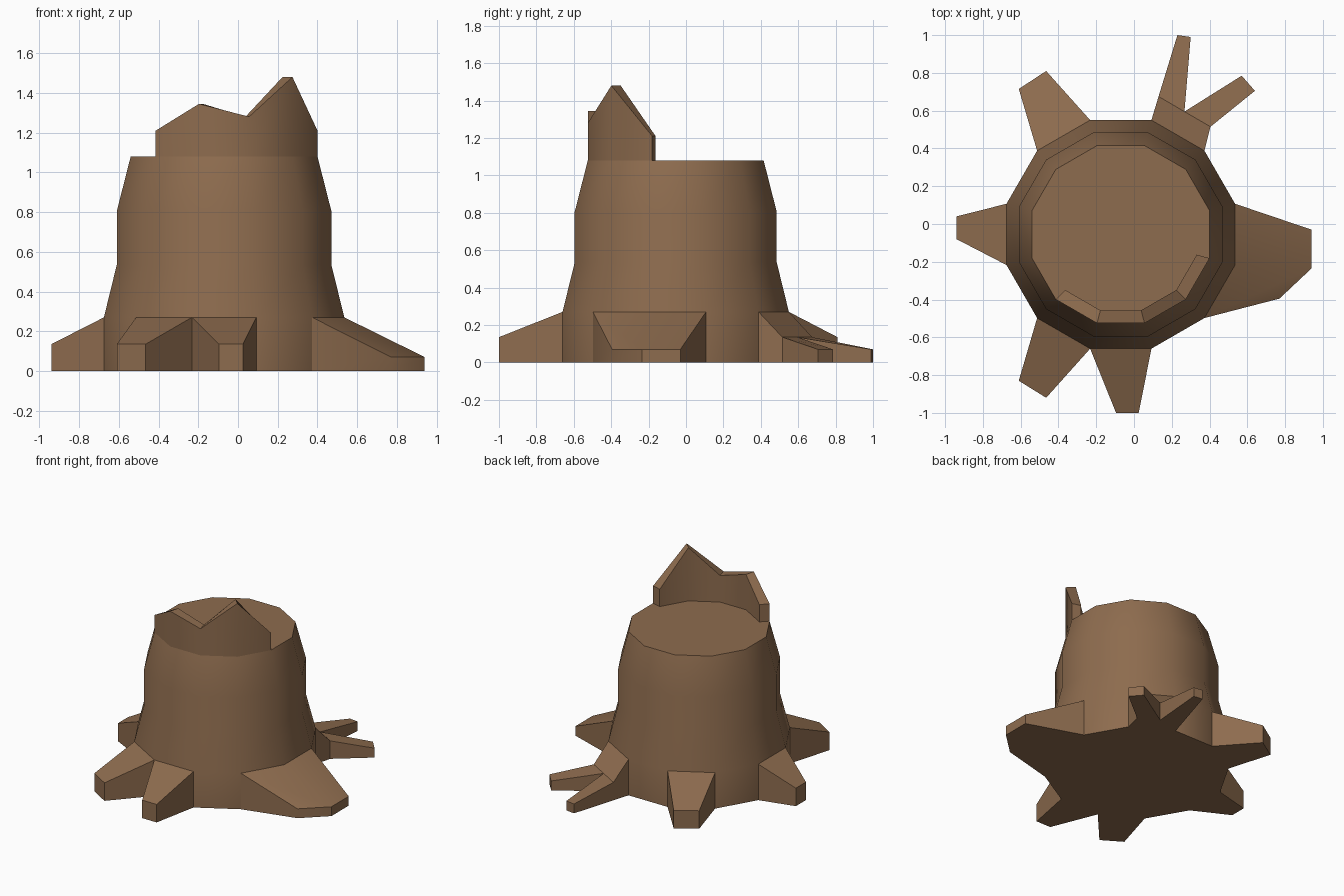
import bpy, math

if "Cube" in bpy.data.objects:
    bpy.data.objects.remove(bpy.data.objects["Cube"])

CX, CY = -0.07, -0.055          # trunk axis
BARK = bpy.data.materials.new("brown wood")
BARK.diffuse_color = (0.27, 0.15, 0.077, 1)
BARK.use_nodes = True
BARK.node_tree.nodes["Principled BSDF"].inputs["Base Color"].default_value = BARK.diffuse_color


def corner(apothem, deg):
    """Corner of the twelve-sided trunk section."""
    r = apothem / math.cos(math.radians(15))
    a = math.radians(deg)
    return (CX + r * math.cos(a), CY + r * math.sin(a))


def make(name, verts, faces):
    mesh = bpy.data.meshes.new(name)
    mesh.from_pydata(verts, [], faces)
    mesh.update()
    mesh.materials.append(BARK)
    obj = bpy.data.objects.new(name, mesh)
    bpy.context.collection.objects.link(obj)
    bpy.ops.object.select_all(action='DESELECT')
    obj.select_set(True)
    bpy.context.view_layer.objects.active = obj
    bpy.ops.object.mode_set(mode='EDIT')
    bpy.ops.mesh.select_all(action='SELECT')
    bpy.ops.mesh.normals_make_consistent(inside=False)
    bpy.ops.object.mode_set(mode='OBJECT')
    bpy.ops.object.shade_smooth_by_angle(angle=math.radians(31))
    return obj


def root(name, inner, outer, z_in, z_out, tip=True):
    """Tapered root from an inner line of points to an outer one."""
    n = len(inner)
    verts = [(x, y, 0) for x, y in inner] + [(x, y, 0) for x, y in outer]
    verts += [(x, y, z_in) for x, y in inner] + [(x, y, z_out) for x, y in outer]
    t = 2 * n
    faces = [(0, n, t + n, t), (n - 1, t + n - 1, t + 2 * n - 1, 2 * n - 1)]
    for i in range(n - 1):
        faces.append((i, i + 1, n + i + 1, n + i))
        faces.append((t + i, t + n + i, t + n + i + 1, t + i + 1))
        if tip:
            faces.append((n + i, n + i + 1, t + n + i + 1, t + n + i))
    make(name, verts, faces)


# Trunk: stacked twelve-sided rings with flat caps
RINGS = [(0, 0.605), (0.27, 0.605), (0.535, 0.54), (0.805, 0.54), (1.08, 0.47)]
verts = [(*corner(a, 15 + 30 * k), z) for z, a in RINGS for k in range(12)]
faces = [tuple(range(12)), tuple(range(48, 60))]
for r in range(4):
    for k in range(12):
        j = (k + 1) % 12
        faces.append((r * 12 + k, r * 12 + j, r * 12 + 12 + j, r * 12 + 12 + k))
make("trunk", verts, faces)

# Splintered rim standing on the front of the cut
HEIGHTS = [(225, 1.21), (255, 1.345), (285, 1.28), (315, 1.48), (345, 1.21)]
verts, faces = [], []
for deg, z in HEIGHTS:
    o, i = corner(0.47, deg), corner(0.402, deg)
    verts += [(*o, 1.08), (*o, z), (*i, z), (*i, 1.08)]
for s in range(4):
    for e in range(3):
        a = s * 4 + e
        faces.append((a, a + 1, a + 5, a + 4))
faces += [(0, 1, 2, 3), (16, 17, 18, 19)]
make("splinter_rim", verts, faces)

# Simple roots, each growing from one trunk side
SIMPLE = {
    "left_root": (165, [(-0.94, 0.04), (-0.94, -0.08)]),
    "front_left_root": (225, [(-0.61, -0.83), (-0.465, -0.92)]),
    "front_root": (255, [(-0.095, -1.0), (0.025, -1.0)]),
    "back_left_root": (105, [(-0.465, 0.81), (-0.61, 0.715)]),
}
for name, (deg, tips) in SIMPLE.items():
    root(name, [corner(0.605, deg), corner(0.605, deg + 30)], tips, 0.27, 0.135)

# Wide root over two trunk sides
root("right_root", [corner(0.605, d) for d in (315, 345, 375)],
     [(0.77, -0.395), (0.94, -0.235), (0.94, -0.03)], 0.27, 0.07)

# Forked root: short stub and two prongs
a, b = corner(0.605, 45), corner(0.605, 75)
mid = ((a[0] + b[0]) / 2, (a[1] + b[1]) / 2)
fork = [(0.405, 0.515), (0.267, 0.595), (0.13, 0.675)]
root("fork_stub", [a, mid, b], fork, 0.27, 0.135, tip=False)
root("fork_prong_right", fork[:2], [(0.64, 0.705), (0.57, 0.785)], 0.135, 0.07)
root("fork_prong_back", fork[1:], [(0.30, 0.99), (0.23, 1.0)], 0.135, 0.07)
